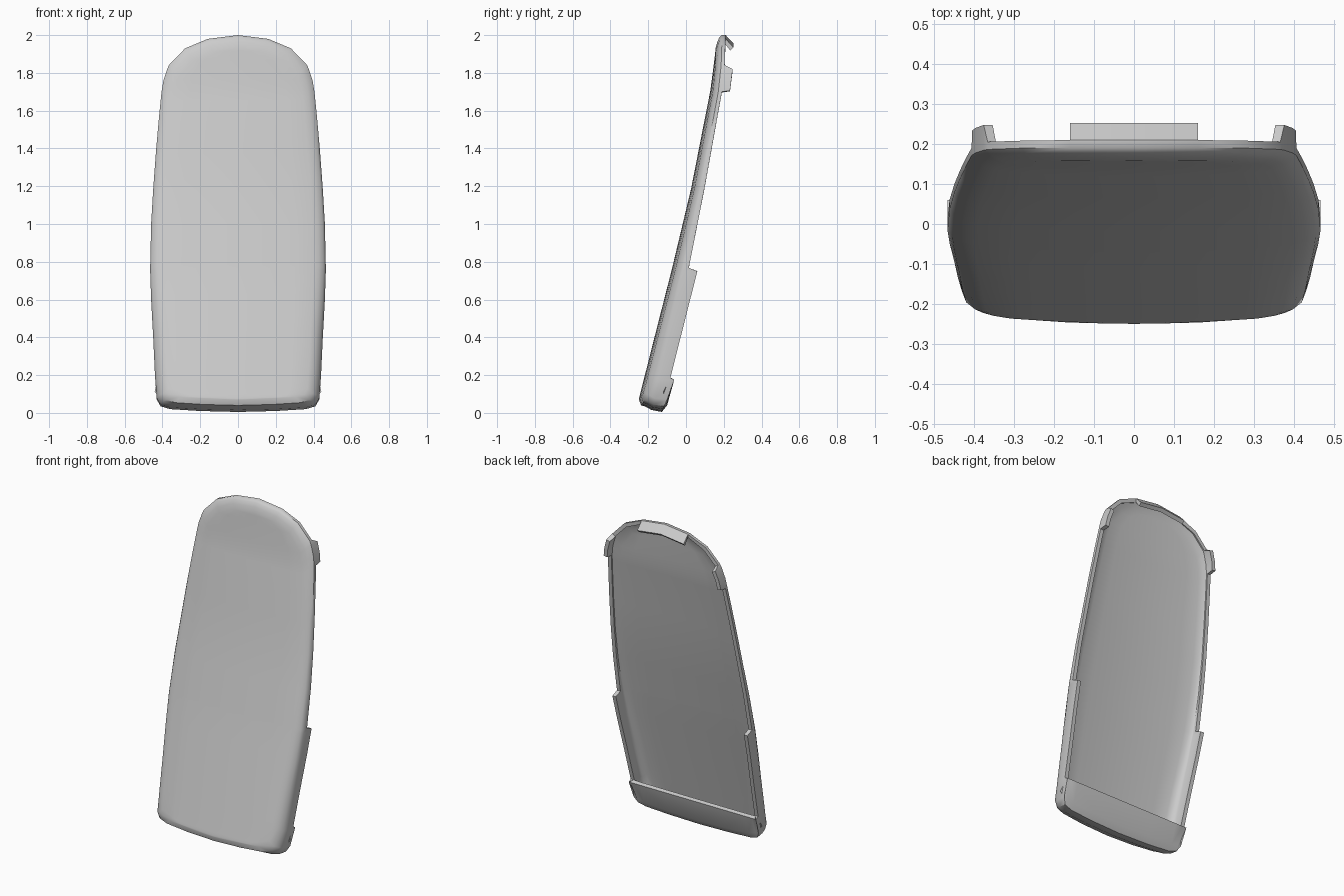
import bpy, bmesh

if "Cube" in bpy.data.objects:
    bpy.data.objects.remove(bpy.data.objects["Cube"])

def interp(table, z):
    if z <= table[0][0]:
        return table[0][1]
    for (z0, v0), (z1, v1) in zip(table, table[1:]):
        if z <= z1:
            return v0 + (v1 - v0) * (z - z0) / (z1 - z0)
    return table[-1][1]

# right half of the outline (x, z), bottom centre to top centre
HALF = [(0, .005), (.2, .01), (.36, .02), (.41, .035), (.43, .07), (.438, .175), (.439, .185),
        (.449, .4), (.46, .6), (.465, .75), (.465, .768), (.46, 1.0), (.448, 1.2), (.433, 1.4),
        (.417, 1.58), (.405, 1.7), (.404, 1.706), (.395, 1.76), (.375, 1.82), (.365, 1.842),
        (.28, 1.93), (.16, 1.98), (0, 2.0)]
# front surface, smooth back edge, and stepped back edge: (z, y)
FRONT = [(.06, -.25), (.08, -.248), (.4, -.167), (.76, -.075), (1.2, .03), (1.5, .088),
         (1.7, .128), (1.85, .148), (2, .165)]
BASE = [(0, -.13), (.07, -.115), (.175, -.085), (.765, .015), (1.2, .10), (1.7, .19), (1.84, .205), (2, .21)]
BACK = [(0, -.13), (.07, -.1), (.175, -.062), (.185, -.083), (.75, .06), (.768, .015), (1.2, .10),
        (1.7, .19), (1.706, .233), (1.82, .247), (1.842, .205), (2, .21)]

def front_y(x, z):
    return interp(FRONT, z) + .022 * (x / .43) ** 2

def ring(inset, depth):
    """One half ring; depth 0 is the face, 1 the smooth back edge, None the stepped edge."""
    pts = []
    for x, z in HALF:
        px, pz = x * (1 - inset / .45), 1 + (z - 1) * (1 - inset)
        if depth is None:
            y = interp(BACK, z)
        else:
            y = front_y(px, pz)
            y += depth * (interp(BASE, z) - y)
        if z < .1 and inset < .02:
            pz += max(0, -.13 - y) * .2
        pts.append((px, y, pz))
    return pts

bm = bmesh.new()

def add(p, side=1):
    return bm.verts.new((p[0] * side, p[1], p[2]))

def strip(a, b, side=1):
    va, vb = [add(p, side) for p in a], [add(p, side) for p in b]
    for i in range(len(a) - 1):
        bm.faces.new((va[i], va[i + 1], vb[i + 1], vb[i]))

face = ring(.065, 0)
rings = [face, ring(.035, .1), ring(.012, .28), ring(0, .55), ring(0, None)]
# bottom lip wrapping round to the back
K = 6
rim = rings[-1][:K]
low = [(x, max(y, -.1), min(.175, z + .035)) for x, y, z in rim]
lip = [(x, -.062, .175) for x, y, z in rim]
low[-1] = rim[-1]
lip[-1] = rim[-1]
# tab folded back at the top
top = rings[-1][-2:]
tab = [(x, .252, z - .045) for x, y, z in top]
for side in (1, -1):
    for a, b in zip(rings, rings[1:]):
        strip(a, b, side)
    strip(rim, low, side)
    strip(low, lip, side)
    strip(top, tab, side)
    # crowned front panel
    N = 4
    for j in range(N):
        cols = []
        for t in (j / N, (j + 1) / N):
            cols.append([(x * t, front_y(x * t, z), z) for x, y, z in face])
        strip(cols[0], cols[1], side)

bmesh.ops.remove_doubles(bm, verts=bm.verts, dist=.0008)
bmesh.ops.dissolve_degenerate(bm, edges=bm.edges, dist=.0005)
bmesh.ops.recalc_face_normals(bm, faces=bm.faces)
bm.normal_update()
# outward means the front panel faces -y
panel_y = sum(f.normal.y * f.calc_area() for f in bm.faces)
if panel_y > 0:
    bmesh.ops.reverse_faces(bm, faces=bm.faces)

mesh = bpy.data.meshes.new("curved_shell_panel")
bm.to_mesh(mesh)
bm.free()
shell = bpy.data.objects.new("curved_shell_panel", mesh)
bpy.context.collection.objects.link(shell)

# wall thickness
solid = shell.modifiers.new("thickness", 'SOLIDIFY')
solid.thickness = .024
solid.offset = -1
bpy.context.view_layer.objects.active = shell
shell.select_set(True)
bpy.ops.object.modifier_apply(modifier=solid.name)
bpy.ops.object.shade_smooth_by_angle(angle=.75)
